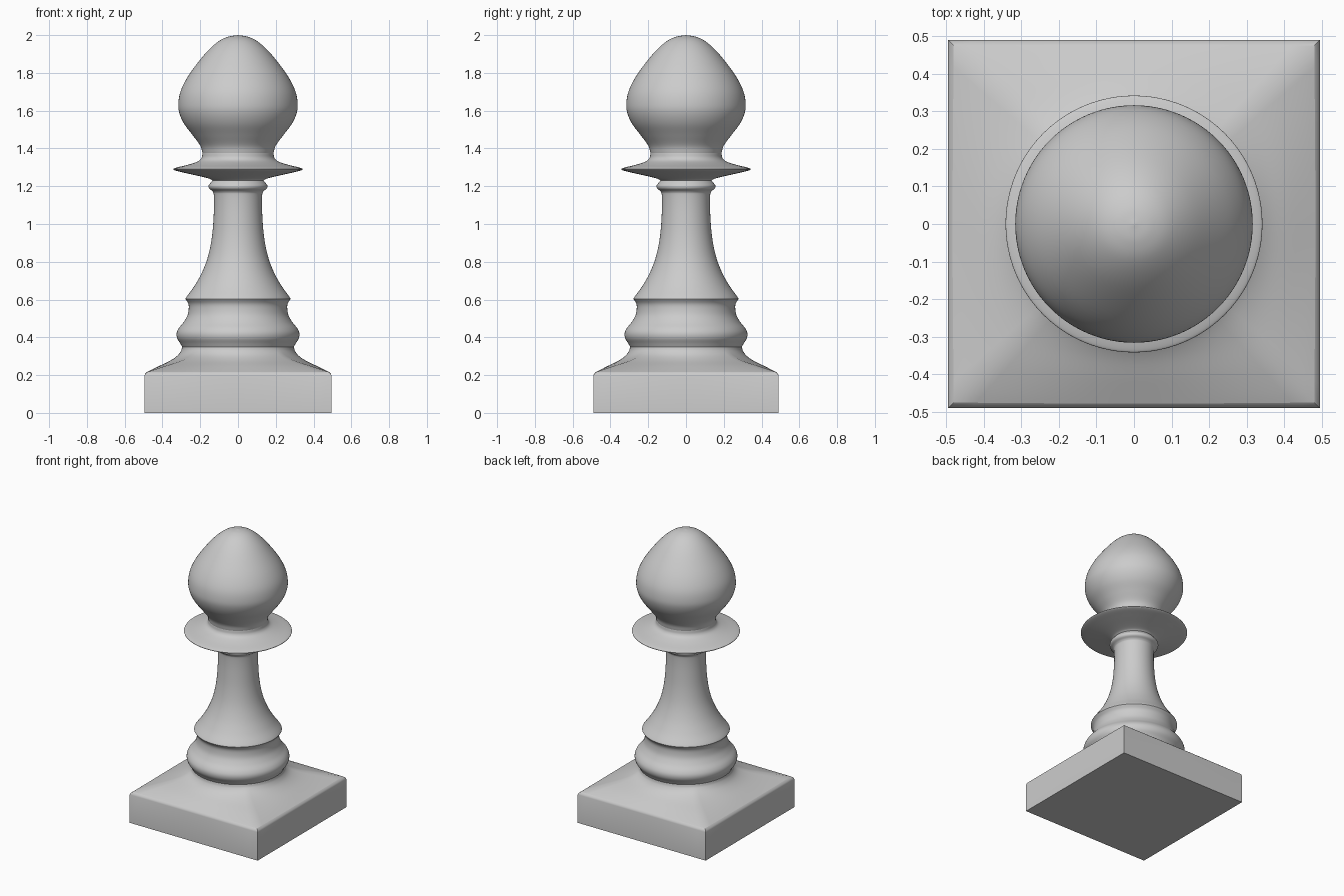
import bpy, bmesh, math
from mathutils import Vector

if "Cube" in bpy.data.objects:
    bpy.data.objects.remove(bpy.data.objects["Cube"])

N = 96


def smooth_profile(pts, steps=6):
    """Catmull-Rom curve through the profile points."""
    p = [Vector(q) for q in pts]
    p = [2 * p[0] - p[1]] + p + [2 * p[-1] - p[-2]]
    out = []
    for i in range(1, len(p) - 2):
        a, b, c, d = p[i - 1:i + 3]
        for k in range(steps):
            t = k / steps
            out.append(0.5 * (2 * b + (c - a) * t + (2 * a - 5 * b + 4 * c - d) * t**2
                              + (3 * b - a - 3 * c + d) * t**3))
    return out + [p[-2]]


def loft(name, sections, cap_bottom=False, cap_top=False, angle=40):
    """Skin rings of (half width, z, roundness); roundness 0 = square, 1 = circle."""
    bm = bmesh.new()
    rings = []
    for w, z, t in sections:
        ring = []
        for i in range(N):
            a = 2 * math.pi * i / N
            c, s = math.cos(a), math.sin(a)
            r = w * ((1 - t) / max(abs(c), abs(s)) + t)
            ring.append(bm.verts.new((r * c, r * s * (0.99 + 0.01 * t), z)))
        rings.append(ring)
    for lo, hi in zip(rings, rings[1:]):
        for i in range(N):
            j = (i + 1) % N
            bm.faces.new((lo[i], lo[j], hi[j], hi[i]))
    if cap_bottom:
        bm.faces.new(rings[0][::-1])
    if cap_top:
        bm.faces.new(rings[-1])
    mesh = bpy.data.meshes.new(name)
    bm.to_mesh(mesh)
    bm.free()
    obj = bpy.data.objects.new(name, mesh)
    bpy.context.collection.objects.link(obj)
    bpy.ops.object.select_all(action='DESELECT')
    obj.select_set(True)
    bpy.context.view_layer.objects.active = obj
    bpy.ops.object.shade_smooth_by_angle(angle=math.radians(angle))
    return obj


def turned(name, pts, **kw):
    return loft(name, [(max(q.x, 0.001), q.y, 1) for q in smooth_profile(pts)], **kw)


# square plinth with a softened top edge
loft("plinth", [(0.495, 0, 0), (0.495, 0.197, 0), (0.492, 0.208, 0.01), (0.483, 0.216, 0.02)],
     cap_bottom=True)

# sloping shoulder, square blending to round
slope = smooth_profile([(0.483, 0.216), (0.42, 0.247), (0.36, 0.276),
                        (0.322, 0.302), (0.302, 0.328), (0.296, 0.35)])
blend = [min(max((0.483 - q.x) / 0.187, 0.0), 1.0) ** 1.3 for q in slope]
loft("shoulder", [(q.x, q.y, 0.02 + 0.98 * b) for q, b in zip(slope, blend)])

# rounded foot ring
turned("foot_ring", [(0.296, 0.35), (0.306, 0.368), (0.322, 0.395), (0.325, 0.422), (0.314, 0.448),
                     (0.288, 0.48), (0.268, 0.515), (0.261, 0.55), (0.263, 0.578), (0.278, 0.603)])

# flared stem with bead at the top
turned("stem", [(0.278, 0.603), (0.272, 0.615), (0.232, 0.67), (0.19, 0.745), (0.157, 0.835),
                (0.137, 0.94), (0.128, 1.06), (0.128, 1.15), (0.134, 1.172), (0.152, 1.187),
                (0.156, 1.202), (0.147, 1.216), (0.135, 1.23)])

# thin flared collar
turned("collar", [(0.135, 1.23), (0.15, 1.239), (0.19, 1.25), (0.27, 1.268), (0.325, 1.281),
                  (0.342, 1.29), (0.325, 1.299), (0.26, 1.315), (0.212, 1.332), (0.193, 1.35),
                  (0.188, 1.375)], angle=60)

# onion-shaped finial
turned("finial", [(0.188, 1.375), (0.2, 1.415), (0.24, 1.47), (0.285, 1.53), (0.31, 1.585),
                  (0.316, 1.635), (0.305, 1.7), (0.272, 1.77), (0.22, 1.845), (0.157, 1.92),
                  (0.1, 1.969), (0.05, 1.992), (0.0, 2.0)], cap_top=True)
